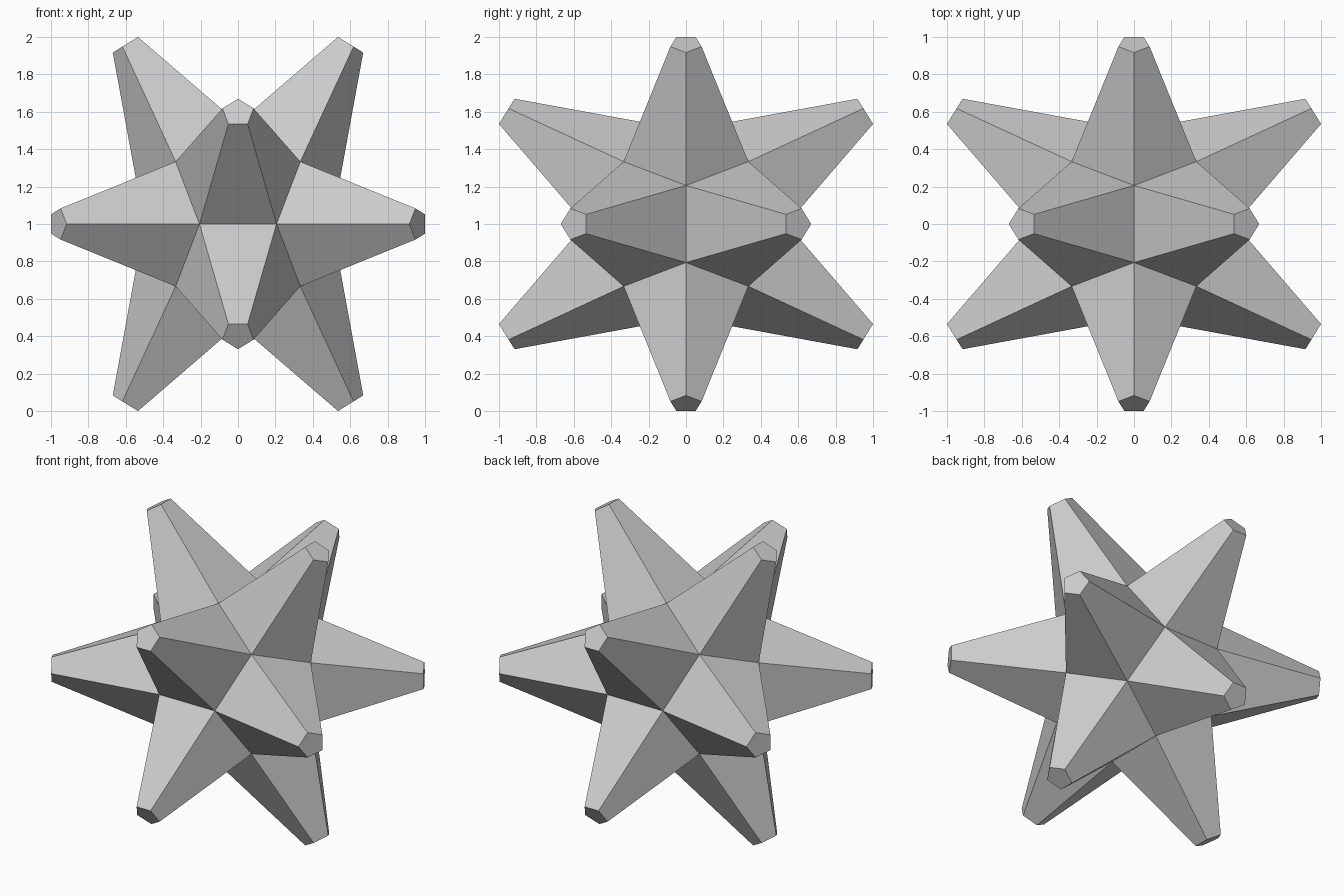
import bpy
import bmesh
import math
from itertools import product
from mathutils import Vector

cube = bpy.data.objects.get("Cube")
if cube:
    bpy.data.objects.remove(cube, do_unlink=True)

PHI = (1 + math.sqrt(5)) / 2
VALLEY = 1 / 3        # scale of the inner dodecahedron
TIP_RATIO = 0.25      # tip size relative to spike base
TIP_REACH = 0.595     # distance scale of the tip centres
CENTRE = Vector((0, 0, 1))


def cyclic(a, b):
    """All sign and axis rotations of (a, b, 0)."""
    points = []
    for sa, sb in product((1, -1), repeat=2):
        p = (a * sa, b * sb, 0)
        points += [Vector(p[-i:] + p[:-i]) for i in range(3)]
    return points


# Twelve spike directions and the twenty valley corners between them
spikes = cyclic(PHI, 1)
corners = [Vector(p) for p in product((1, -1), repeat=3)] + cyclic(1 / PHI, PHI)

bm = bmesh.new()
valleys = [bm.verts.new(c * VALLEY) for c in corners]

for axis in spikes:
    # Five valley corners around this spike, in order around its axis
    base = sorted(valleys, key=lambda v: -v.co.dot(axis))[:5]
    middle = sum((v.co for v in base), Vector()) / 5
    u = (base[0].co - middle).normalized()
    w = axis.normalized().cross(u)
    base.sort(key=lambda v: math.atan2((v.co - middle).dot(w), (v.co - middle).dot(u)))

    # Blunt five-sided tip and the tapering sides
    tip = [bm.verts.new(axis * TIP_REACH + (v.co - middle) * TIP_RATIO) for v in base]
    bm.faces.new(tip)
    for i in range(5):
        j = (i + 1) % 5
        bm.faces.new((base[i], base[j], tip[j], tip[i]))

bmesh.ops.recalc_face_normals(bm, faces=bm.faces)
bmesh.ops.translate(bm, verts=bm.verts, vec=CENTRE)
mesh = bpy.data.meshes.new("spiked_star")
bm.to_mesh(mesh)
bm.free()

# Plain grey finish
grey = bpy.data.materials.new("light_grey")
grey.use_nodes = True
colour = (0.6, 0.6, 0.6, 1)
grey.diffuse_color = colour
grey.node_tree.nodes["Principled BSDF"].inputs["Base Color"].default_value = colour
mesh.materials.append(grey)

star = bpy.data.objects.new("spiked_star", mesh)
bpy.context.collection.objects.link(star)
